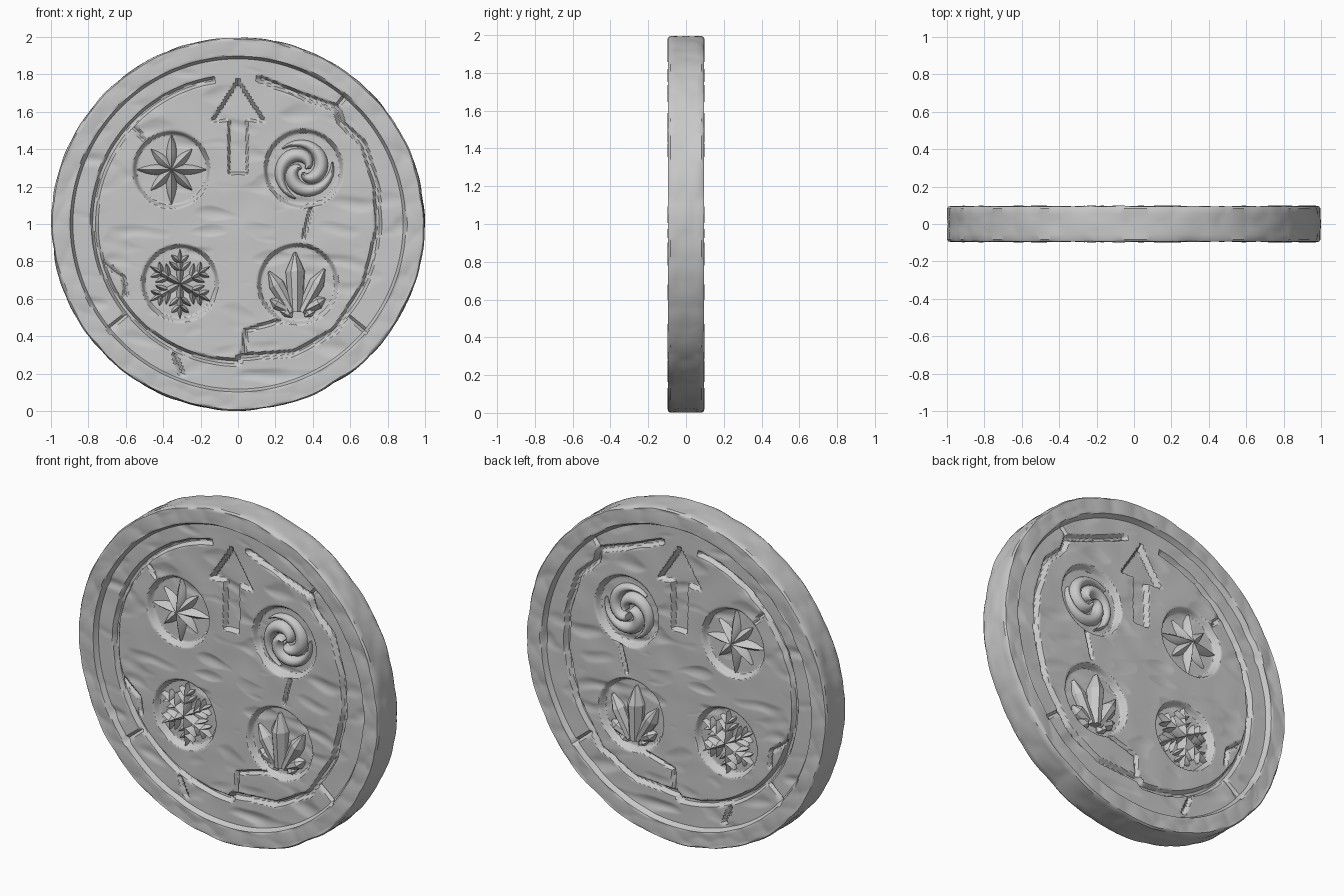
import bpy, bmesh, math
from mathutils import Vector, noise

if "Cube" in bpy.data.objects:
    bpy.data.objects.remove(bpy.data.objects["Cube"])

stone = bpy.data.materials.new("grey stone")
stone.diffuse_color = (0.58, 0.58, 0.58, 1)
stone.use_nodes = True
stone.node_tree.nodes["Principled BSDF"].inputs["Base Color"].default_value = stone.diffuse_color

FIELD = 0.032           # depth of the field below the rim
POCKET = 0.038          # extra depth of the round pockets
POCKETS = [(-0.355, 1.29, 0.205), (0.35, 1.295, 0.21),
           (-0.31, 0.685, 0.205), (0.32, 0.68, 0.215)]


def V(x, z):
    return Vector((x, z))


def polar(cx, cz, r, deg):
    a = math.radians(deg)
    return V(cx + r * math.cos(a), cz + r * math.sin(a))


def ramp(a, b, x):
    t = min(1, max(0, (x - a) / (b - a)))
    return t * t * (3 - 2 * t)


def seg_dist(p, a, b):
    d = b - a
    t = min(1, max(0, (p - a).dot(d) / d.length_squared))
    return (p - a - d * t).length


def segments(paths):
    return [(a, b) for path in paths for a, b in zip(path, path[1:])]


# inner ring groove: an arc on the left, a broken line on the right
GROOVE = segments([
    [polar(-0.01, 1.02, 0.76, d) for d in range(100, 271, 10)] + [V(0.02, 0.29)],
    [V(0.12, 1.775), V(0.33, 1.69), V(0.53, 1.62), V(0.55, 1.54), V(0.67, 1.43),
     V(0.74, 1.2), V(0.75, 0.97), V(0.68, 0.68), V(0.52, 0.43), V(0.3, 0.31), V(0.02, 0.29)]])
CRACKS = segments([
    [V(0.53, 1.62), V(0.57, 1.69)], [V(0.68, 1.66), V(0.77, 1.76)],
    [V(0.39, 1.08), V(0.35, 0.93)], [V(-0.71, 0.79), V(-0.61, 0.71), V(-0.6, 0.62)],
    [V(0.03, 0.29), V(0.04, 0.43), V(0.17, 0.47), V(0.32, 0.5)],
    [V(-0.69, 0.43), V(-0.6, 0.52)], [V(0.59, 0.5), V(0.69, 0.42)],
    [V(-0.34, 0.3), V(-0.3, 0.2)], [V(-0.55, 1.52), V(-0.51, 1.46)]])


def arrow_inside(x, z):
    # signed distance, positive inside the arrow
    head = min(z - 1.55, (1.77 - z) * 0.54 - abs(x) * 0.84)
    shaft = min(z - 1.27, 1.6 - z, 0.05 - abs(x))
    return max(head, shaft)


def depth(x, z):
    p = V(x, z)
    r = math.hypot(x, z - 1)
    inside = 1 - ramp(0.882, 0.9, r)
    cell = noise.voronoi(Vector((x * 9, z * 9, 3)))[0][0]
    chip = max(0, noise.noise(Vector((x * 5 + z * 3, z * 13, 7))) - 0.15)
    rough = 0.004 * (noise.noise(Vector((x * 6, z * 6, 1))) + 1)
    if r > 0.9:
        return rough * 0.5 + 0.012 * cell * cell
    cut = 0
    if r > 0.55:
        g = min(seg_dist(p, a, b) for a, b in GROOVE)
        cut = 0.028 * (1 - ramp(0.006, 0.021, g))
    c = min(seg_dist(p, a, b) for a, b in CRACKS)
    cut = max(cut, 0.018 * (1 - ramp(0.003, 0.014, c)))
    cut = max(cut, 0.032 * ramp(-0.005, 0.008, arrow_inside(x, z)))
    for cx, cz, pr in POCKETS:
        d = math.hypot(x - cx, z - cz)
        if d < pr + 0.02:
            cut = max(cut, POCKET * (1 - ramp(pr - 0.02, pr + 0.004, d)))
    return FIELD * inside + cut + rough + 0.018 * chip


def finish(bm, name, angle):
    # mesh object, repeated on the other side of the disc
    mesh = bpy.data.meshes.new(name)
    bm.to_mesh(mesh)
    bm.free()
    mesh.shade_smooth()
    mesh.set_sharp_from_angle(angle=math.radians(angle))
    mesh.materials.append(stone)
    ob = bpy.data.objects.new(name, mesh)
    bpy.context.collection.objects.link(ob)
    mod = ob.modifiers.new("other side", 'MIRROR')
    mod.use_axis = (False, True, False)
    mod.use_clip = True
    return ob


# stone disc: carved front face and half of the outer wall
bm = bmesh.new()
SEG, RINGS = 360, 130
profile = [(i / RINGS * 0.98, None) for i in range(1, RINGS + 1)]
profile += [(0.993, 0.094), (1.0, 0.083), (1.0, 0.055), (1.0, 0.028), (1.0, 0.0)]
centre = bm.verts.new((0, depth(0, 1) - 0.1, 1))
rings = []
for r, y in profile:
    ring = []
    for j in range(SEG):
        a = 2 * math.pi * j / SEG
        cx, cz = math.cos(a), math.sin(a)
        if y is None:
            x, z = r * cx, 1 + r * cz
            ring.append(bm.verts.new((x, depth(x, z) - 0.1, z)))
        else:
            n = noise.voronoi(Vector((cx * 7, cz * 7, y * 14)))[0][0]
            rr = r - 0.012 * n * n
            ring.append(bm.verts.new((rr * cx, -y, 1 + rr * cz)))
    rings.append(ring)
for j in range(SEG):
    k = (j + 1) % SEG
    bm.faces.new((centre, rings[0][j], rings[0][k]))
    for a, b in zip(rings, rings[1:]):
        bm.faces.new((a[j], b[j], b[k], a[k]))
finish(bm, "stone_disc", 35)

# cross-sections as (offset, height) from right to left
DOME = [(math.cos(math.pi * i / 8) * -1, math.sin(math.pi * i / 8)) for i in range(9)]
TENT = [(-1, 0), (-0.75, 0.4), (-0.4, 0.72), (0, 1), (0.4, 0.72), (0.75, 0.4), (1, 0)]
FACET = [(-1, 0), (-0.85, 0.55), (-0.25, 1), (0.45, 0.9), (1, 0.4), (1, 0)]
BASE = -(0.1 - FIELD - POCKET) + 0.012      # slightly sunk into the pocket floor


def ridge(bm, path, widths, heights, section):
    # raised strip that follows a path on the pocket floor
    rows = []
    for i, p in enumerate(path):
        t = (path[min(i + 1, len(path) - 1)] - path[max(i - 1, 0)]).normalized()
        left = V(-t.y, t.x)
        row = []
        for s, h in section:
            q = p + left * s * widths[i]
            row.append(bm.verts.new((q.x, BASE - h * heights[i], q.y)))
        rows.append(row)
    for a, b in zip(rows, rows[1:]):
        for k in range(len(section) - 1):
            bm.faces.new((a[k], b[k], b[k + 1], a[k + 1]))
    bm.faces.new(rows[0])
    bm.faces.new(rows[-1][::-1])


def spike(bm, cx, cz, deg, r0, r1, width, h0, h1, section):
    # leaf that swells and then tapers to a point
    n = 8
    path = [polar(cx, cz, r0 + (r1 - r0) * i / n, deg) for i in range(n + 1)]
    w = [width * max(0.06, math.sin(math.pi * (0.12 + 0.88 * i / n)) ** 0.8) for i in range(n)]
    h = [h0 + (h1 - h0) * (i / n) ** 1.5 for i in range(n + 1)]
    ridge(bm, path, w + [width * 0.08], h, section)


# eight-pointed star
bm = bmesh.new()
for k in range(8):
    spike(bm, -0.355, 1.29, 90 + 45 * k, 0.0, 0.185 if k % 2 == 0 else 0.155,
          0.03, 0.062, 0.022, TENT)
finish(bm, "star_emblem", 50)

# spiral with three sweeping arms
bm = bmesh.new()
N = 18
for k in range(3):
    path, w, h = [], [], []
    for i in range(N + 1):
        t = i / N
        path.append(polar(0.35, 1.29, 0.012 + 0.148 * t ** 0.75, 20 + 120 * k + 235 * t))
        w.append(0.004 + 0.034 * math.sin(math.pi * t ** 0.8) ** 0.8 if 0 < i < N else 0.004)
        h.append(0.055 - 0.025 * t ** 2)
    ridge(bm, path, w, h, DOME)
finish(bm, "spiral_emblem", 50)

# snowflake with branched arms
bm = bmesh.new()
for k in range(6):
    d = 90 + 60 * k
    spike(bm, -0.31, 0.68, d, 0.0, 0.185, 0.021, 0.058, 0.04, TENT)
    for r in (0.07, 0.115):
        q = polar(-0.31, 0.68, r, d)
        for side in (-50, 50):
            spike(bm, q.x, q.y, d + side, 0.0, 0.075 if r < 0.1 else 0.06, 0.016, 0.05, 0.036, TENT)
finish(bm, "snowflake_emblem", 40)

# crystal cluster: x, z, direction, length, half width, height
bm = bmesh.new()
for x, z, d, length, w, h in [
        (0.31, 0.53, 91, 0.32, 0.052, 0.072), (0.29, 0.53, 120, 0.25, 0.042, 0.056),
        (0.34, 0.53, 62, 0.26, 0.042, 0.058), (0.28, 0.54, 152, 0.12, 0.036, 0.05),
        (0.35, 0.54, 28, 0.13, 0.038, 0.052), (0.27, 0.545, 240, 0.045, 0.04, 0.045),
        (0.37, 0.545, 300, 0.045, 0.035, 0.045)]:
    path = [polar(x, z, length * f, d) for f in (0, 0.68, 1)]
    ridge(bm, path, [w * 0.7, w, 0.006], [h * 0.8, h, h * 0.5], FACET)
finish(bm, "crystal_emblem", 15)
